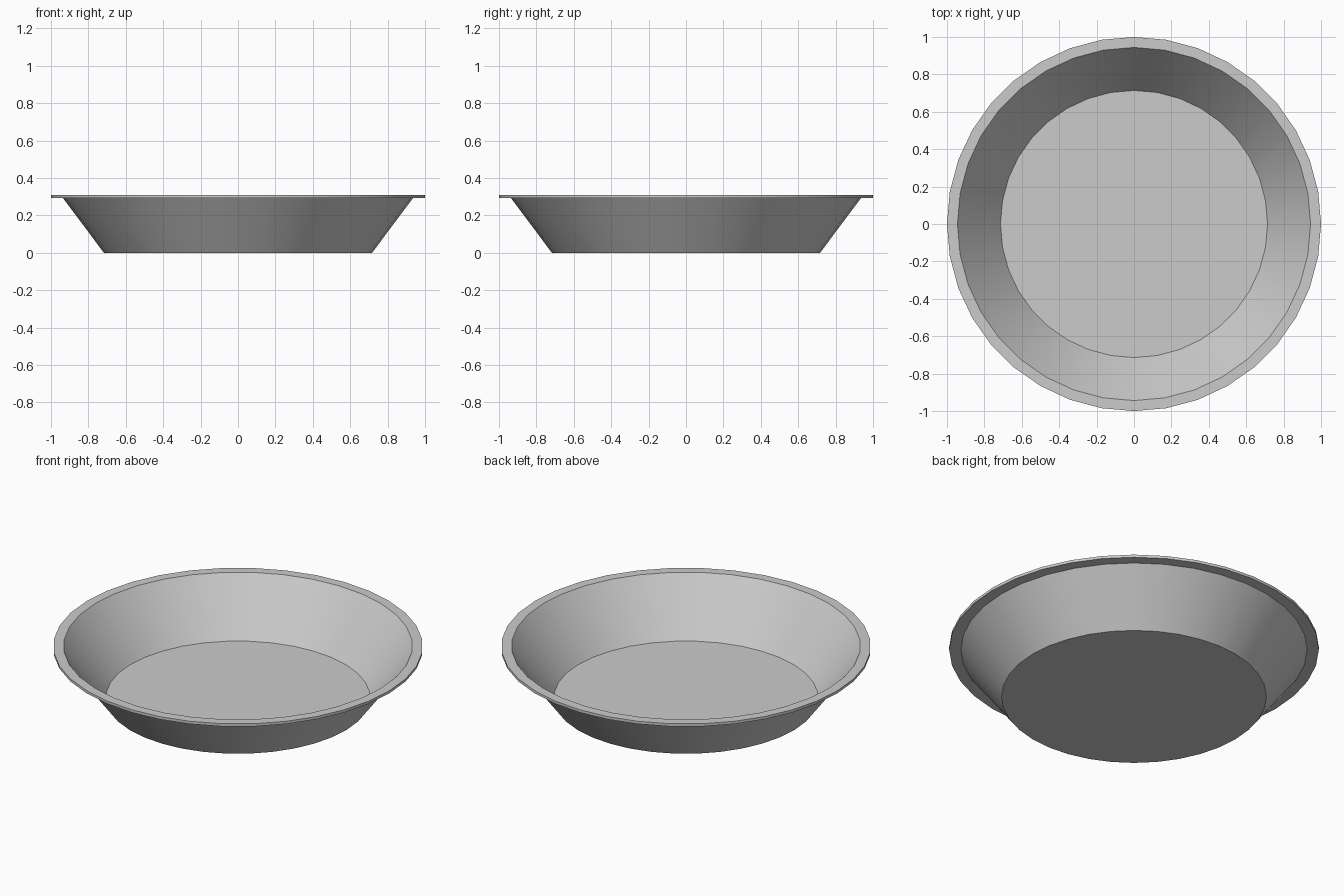
import bpy, bmesh, math

if "Cube" in bpy.data.objects:
    bpy.data.objects.remove(bpy.data.objects["Cube"])

SEGMENTS = 36

# Closed cross-section (radius, z): floor top, inner wall, rim, outer wall, base
profile = [(0.714, 0.006), (0.944, 0.31), (1.0, 0.31),
           (1.0, 0.294), (0.937, 0.294), (0.717, 0.0)]

bm = bmesh.new()
rings = []
for r, z in profile:
    rings.append([bm.verts.new((r * math.cos(2 * math.pi * i / SEGMENTS),
                                r * math.sin(2 * math.pi * i / SEGMENTS), z))
                  for i in range(SEGMENTS)])

# Walls and rim
for a, b in zip(rings, rings[1:]):
    for i in range(SEGMENTS):
        j = (i + 1) % SEGMENTS
        bm.faces.new((a[i], a[j], b[j], b[i]))

# Floor and underside
bm.faces.new(rings[0])
bm.faces.new(rings[-1])
bmesh.ops.recalc_face_normals(bm, faces=bm.faces)

mesh = bpy.data.meshes.new("pie_dish")
bm.to_mesh(mesh)
bm.free()
dish = bpy.data.objects.new("pie_dish", mesh)
bpy.context.collection.objects.link(dish)

# Smooth walls, sharp rim and floor edges
bpy.context.view_layer.objects.active = dish
dish.select_set(True)
bpy.ops.object.shade_smooth_by_angle(angle=math.radians(30))
